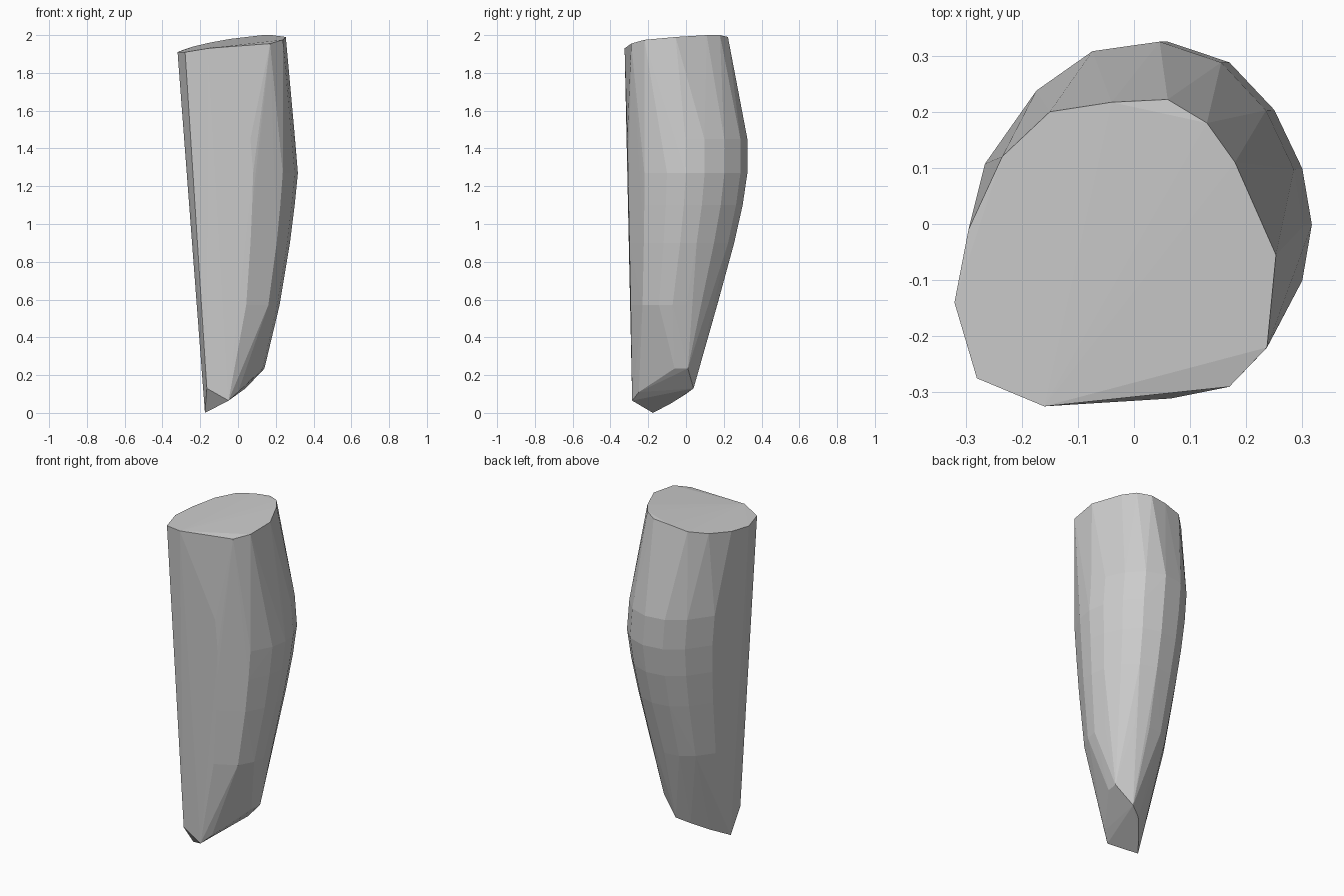
import bpy, bmesh

# Slanted top outline
top = [(-.16, -.325, 1.93), (-.28, -.275, 1.91), (-.32, -.14, 1.91), (-.295, -.01, 1.92),
       (-.235, .12, 1.94), (-.15, .2, 1.96), (-.04, .217, 1.98), (.06, .222, 1.99),
       (.13, .18, 2.0), (.18, .11, 2.0), (.253, -.055, 1.99), (.237, -.22, 1.975),
       (.17, -.29, 1.955)]

# Slanted tip at the bottom
tip = [(-.175, -.175, 0), (-.05, -.285, .065), (.0, -.25, .11), (.13, -.06, .235),
       (.14, .01, .235), (.04, .04, .13), (-.03, 0, .1), (-.1, -.08, .05), (-.165, -.28, .13)]

# Widest section; its right and back sides bulge, its left and front stay straight
bulge = [(.08, -.307), (.237, -.22), (.3, -.1), (.317, 0), (.3, .1), (.25, .205),
         (.17, .29), (.06, .327), (-.06, .31), (-.16, .24), (-.252, .11)]


def left(z):
    return -.175 - .0759 * z


def front(z):
    return -.283 - .022 * z


def section(z, x_max, y_max):
    sx = (x_max - left(z)) / (.317 - left(1.27))
    sy = (y_max - front(z)) / (.327 - front(1.27))
    return [(left(z) + (x - left(1.27)) * sx, front(z) + (y - front(1.27)) * sy, z)
            for x, y in bulge]


points = top + tip
for z, x_max, y_max in [(1.45, .302, .325), (1.27, .317, .325), (1.1, .3, .3),
                        (.9, .275, .255), (.57, .22, .165)]:
    points += section(z, x_max, y_max)

# Convex skin around all sections
bm = bmesh.new()
for p in points:
    bm.verts.new(p)
res = bmesh.ops.convex_hull(bm, input=bm.verts)
junk = [v for v in bm.verts if not v.link_faces]
bmesh.ops.delete(bm, geom=junk, context='VERTS')
bmesh.ops.recalc_face_normals(bm, faces=bm.faces)
mesh = bpy.data.meshes.new("tapered_stone")
bm.to_mesh(mesh)
bm.free()
bpy.context.collection.objects.link(bpy.data.objects.new("tapered_stone", mesh))
